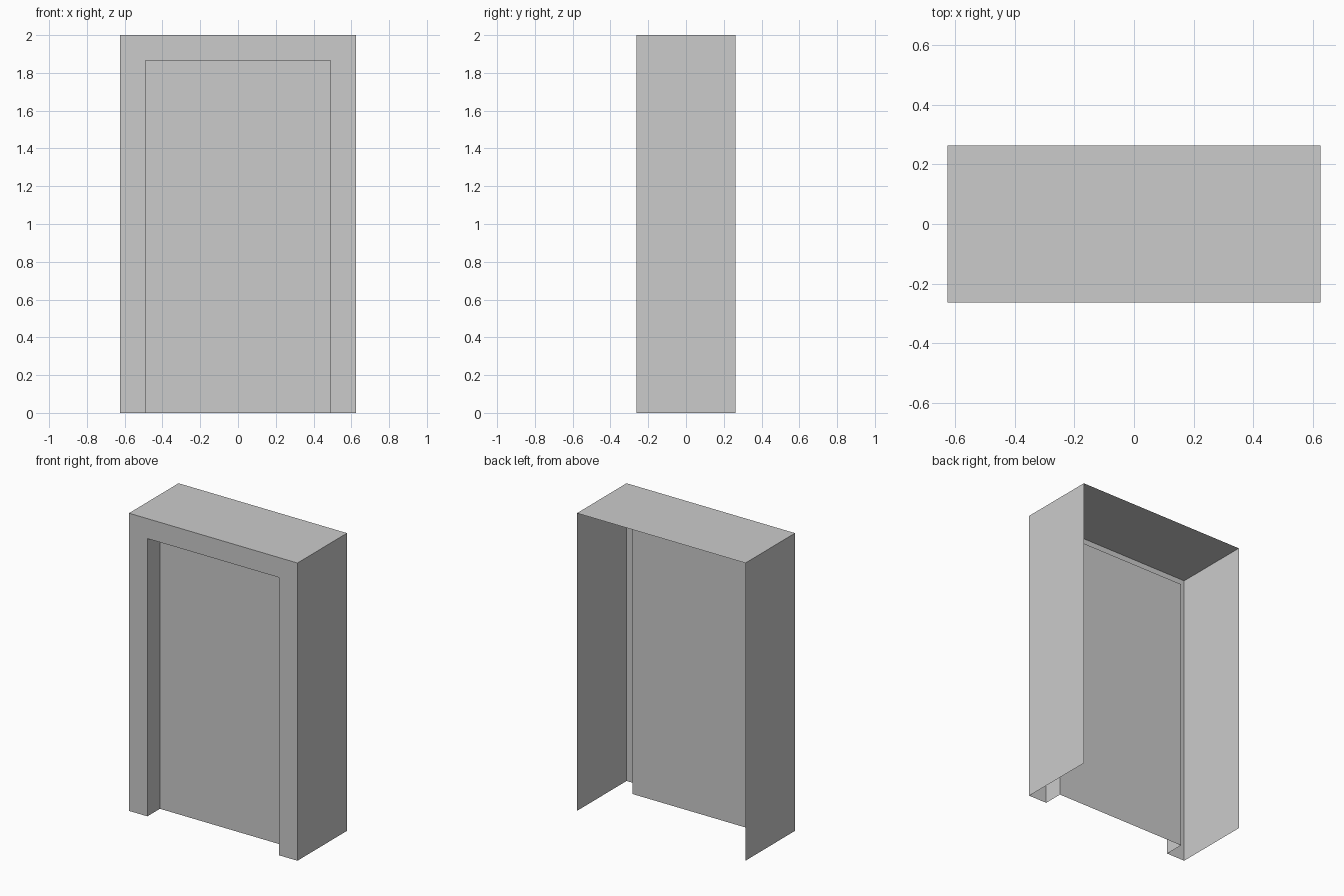
import bpy, bmesh

if "Cube" in bpy.data.objects:
    bpy.data.objects.remove(bpy.data.objects["Cube"])

HALF_D = 0.263          # half depth of the case
RECESS_Y = -0.13        # plane of the door leaf
OUTER = (0.626, 2.0)    # half width, height
INNER = (0.489, 1.866)


def arch(bm, size, y):
    """Upside-down U of four points, open at the floor."""
    w, h = size
    return [bm.verts.new((x, y, z)) for x, z in ((-w, 0), (-w, h), (w, h), (w, 0))]


def finish(bm, name):
    mesh = bpy.data.meshes.new(name)
    bm.to_mesh(mesh)
    bm.free()
    bpy.context.collection.objects.link(bpy.data.objects.new(name, mesh))


# Door case: outer shell, front surround and recess, open at back and floor
bm = bmesh.new()
rings = [arch(bm, OUTER, HALF_D), arch(bm, OUTER, -HALF_D),
         arch(bm, INNER, -HALF_D), arch(bm, INNER, RECESS_Y)]
for a, b in zip(rings, rings[1:]):
    for i in range(3):
        bm.faces.new((a[i], b[i], b[i + 1], a[i + 1]))
finish(bm, "door_case")

# Door leaf: single flat sheet at the back of the recess
bm = bmesh.new()
bm.faces.new(arch(bm, INNER, RECESS_Y)[::-1])
finish(bm, "door_leaf")
